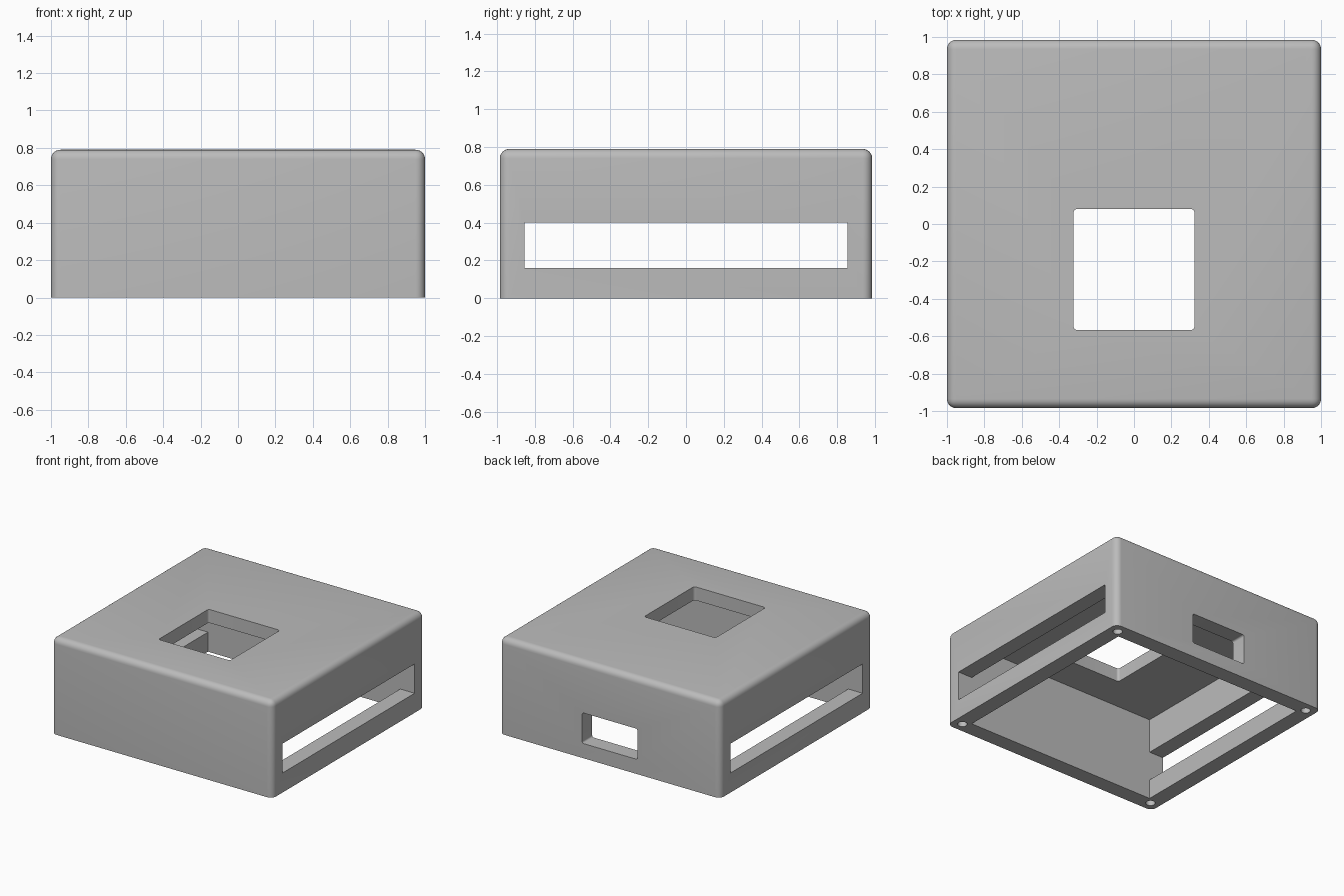
import bpy, bmesh
from mathutils import Matrix, Vector

old = bpy.data.objects.get("Cube")
if old:
    bpy.data.objects.remove(old, do_unlink=True)

W, D, H = 1.0, 0.985, 0.79      # half width, half depth, height
WALL, CEILING = 0.13, 0.68

grey = bpy.data.materials.new("plain grey")
grey.use_nodes = True
colour = (0.5, 0.5, 0.5, 1)
grey.diffuse_color = colour
grey.node_tree.nodes["Principled BSDF"].inputs["Base Color"].default_value = colour


def finish(name, bm):
    bmesh.ops.recalc_face_normals(bm, faces=bm.faces)
    mesh = bpy.data.meshes.new(name)
    bm.to_mesh(mesh)
    bm.free()
    mesh.materials.append(grey)
    obj = bpy.data.objects.new(name, mesh)
    bpy.context.collection.objects.link(obj)
    return obj


def block(name, low, high, radius=0, pick=None, segments=6):
    """Box between two corners; edges chosen by pick(edge) are rounded."""
    low, high = Vector(low), Vector(high)
    bm = bmesh.new()
    bmesh.ops.create_cube(bm, size=1)
    bmesh.ops.scale(bm, vec=high - low, verts=bm.verts)
    bmesh.ops.translate(bm, vec=(low + high) / 2, verts=bm.verts)
    if radius:
        edges = [e for e in bm.edges if pick(e)]
        bmesh.ops.bevel(bm, geom=edges, offset=radius, segments=segments,
                        profile=0.5, affect='EDGES')
    return finish(name, bm)


def along(axis):
    def pick(edge):
        a, b = edge.verts
        return abs(a.co[axis] - b.co[axis]) > 1e-4
    return pick


def pin(name, x, y, radius, depth):
    bm = bmesh.new()
    bmesh.ops.create_cone(bm, cap_ends=True, segments=32, radius1=radius,
                          radius2=radius, depth=depth * 2,
                          matrix=Matrix.Translation((x, y, 0)))
    return finish(name, bm)


# Outer shell: every edge rounded except around the open underside
case = block("enclosure_case", (-W, -D, 0), (W, D, H), 0.05,
             lambda e: max(v.co.z for v in e.verts) > H / 2)

# Cavity, through slot in both sides, top window and rear port
cutters = [
    block("cavity", (WALL - W, WALL - D, -0.2), (W - WALL, D - WALL, CEILING)),
    block("side_slots", (-1.2, WALL - D, 0.16), (1.2, D - WALL, 0.4)),
    block("top_window", (-0.323, -0.567, 0.5), (0.323, 0.08, 1), 0.02, along(2)),
    block("rear_port", (-0.25, 0.6, 0.12), (0.25, 1.2, 0.37), 0.015, along(1)),
]

# Screw holes in the four corners of the underside
for sx in (-1, 1):
    for sy in (-1, 1):
        cutters.append(pin("screw_hole", sx * (W - 0.08), sy * (D - 0.08), 0.036, 0.4))

for cutter in cutters:
    cutter.hide_render = True
    mod = case.modifiers.new(cutter.name, 'BOOLEAN')
    mod.operation = 'DIFFERENCE'
    mod.solver = 'EXACT'
    mod.object = cutter

# Bake the cuts, then drop the cutters
bpy.context.view_layer.update()
graph = bpy.context.evaluated_depsgraph_get()
result = bpy.data.meshes.new_from_object(case.evaluated_get(graph))
case.modifiers.clear()
case.data = result
result.name = "enclosure_case"
for cutter in cutters:
    bpy.data.objects.remove(cutter, do_unlink=True)

bpy.ops.object.select_all(action='DESELECT')
case.select_set(True)
bpy.context.view_layer.objects.active = case
bpy.ops.object.shade_smooth_by_angle(angle=0.6)
